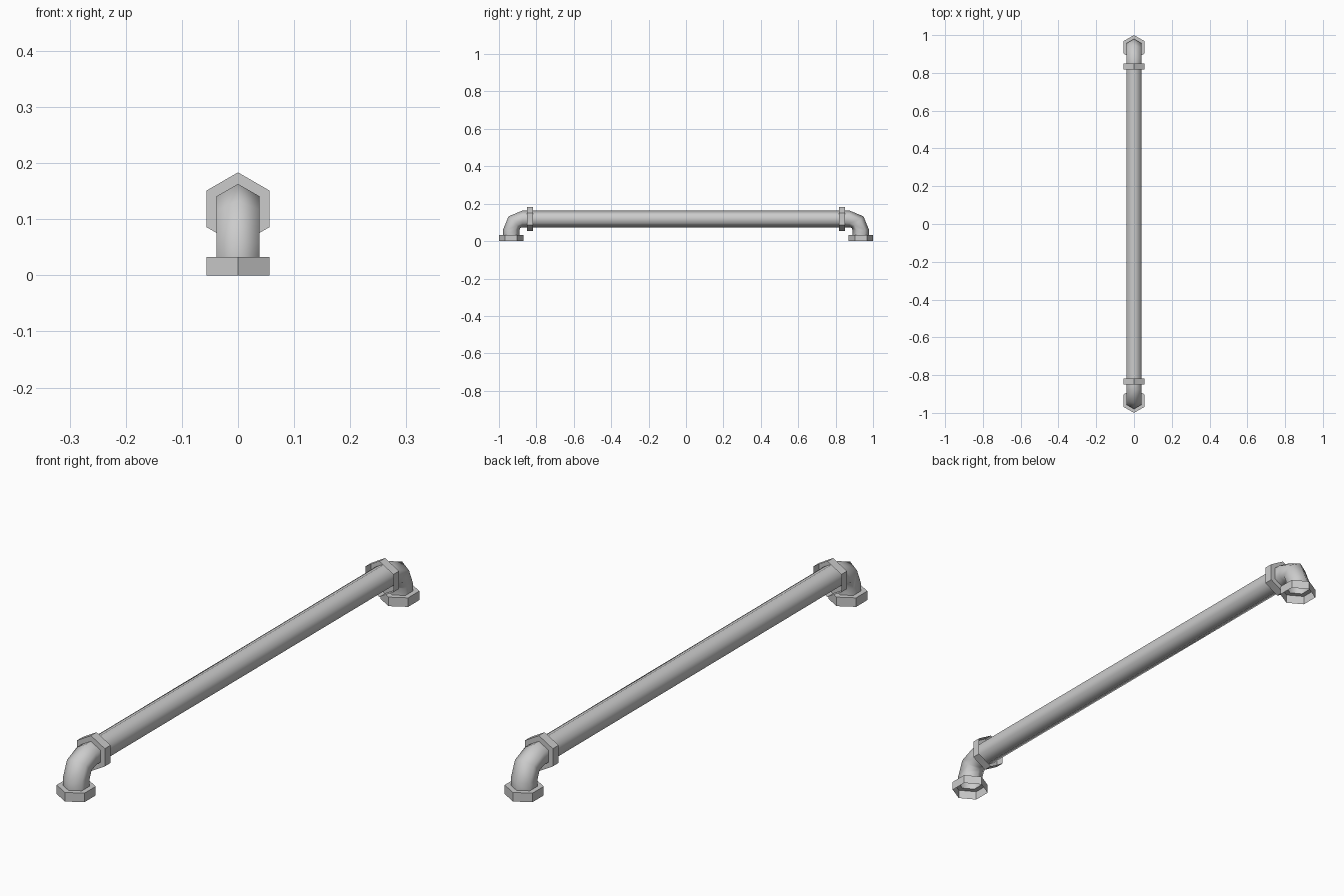
import bpy, bmesh
from math import sin, cos, pi, radians
from mathutils import Vector

if "Cube" in bpy.data.objects:
    bpy.data.objects.remove(bpy.data.objects["Cube"])

SIDES = 6
PIPE_R, NUT_R = 0.0445, 0.065
AXIS_Z, END_Y = 0.1185, -0.935     # rail height and foot position
NUT_H = 0.033                      # flange depth
BEND = 0.06                        # bend radius of the elbow


def loft(name, rings, smooth):
    """Skin hexagonal rings given as (y, z, radius, tilt in degrees)."""
    bm = bmesh.new()
    loops = []
    for y, z, r, tilt in rings:
        t = radians(tilt)
        out = Vector((0, -cos(t), sin(t)))
        side = Vector((1, 0, 0))
        loops.append([bm.verts.new(Vector((0, y, z)) + r * (
            cos(2 * pi * k / SIDES) * out + sin(2 * pi * k / SIDES) * side))
            for k in range(SIDES)])
    for i, (a, b) in enumerate(zip(loops, loops[1:])):
        for k in range(SIDES):
            n = (k + 1) % SIDES
            face = bm.faces.new((a[k], a[n], b[n], b[k]))
            face.smooth = smooth[i]
    mesh = bpy.data.meshes.new(name)
    bm.to_mesh(mesh)
    bm.free()
    obj = bpy.data.objects.new(name, mesh)
    bpy.context.collection.objects.link(obj)
    return obj


# Elbow fitting: hollow foot nut, bent tube, hollow nut around the rail
cy, cz = END_Y + BEND, AXIS_Z - BEND
rings = [(END_Y, 0, NUT_R, 0), (END_Y, NUT_H, NUT_R, 0), (END_Y, NUT_H, PIPE_R, 0)]
rings += [(cy - BEND * cos(radians(t)), cz + BEND * sin(radians(t)), PIPE_R, t)
          for t in (0, 45, 90)]
nut_y = -0.85
rings += [(nut_y, AXIS_Z, PIPE_R, 90), (nut_y, AXIS_Z, NUT_R, 90),
          (nut_y + NUT_H, AXIS_Z, NUT_R, 90)]
elbow = loft("elbow_fittings", rings,
             [False, False, True, True, True, True, False, False])
mirror = elbow.modifiers.new("other_end", 'MIRROR')
mirror.use_axis = (False, True, False)
mirror.use_mirror_merge = False

# Straight rail running into both nuts
loft("rail_pipe", [(nut_y, AXIS_Z, PIPE_R, 90), (-nut_y, AXIS_Z, PIPE_R, 90)], [True])
